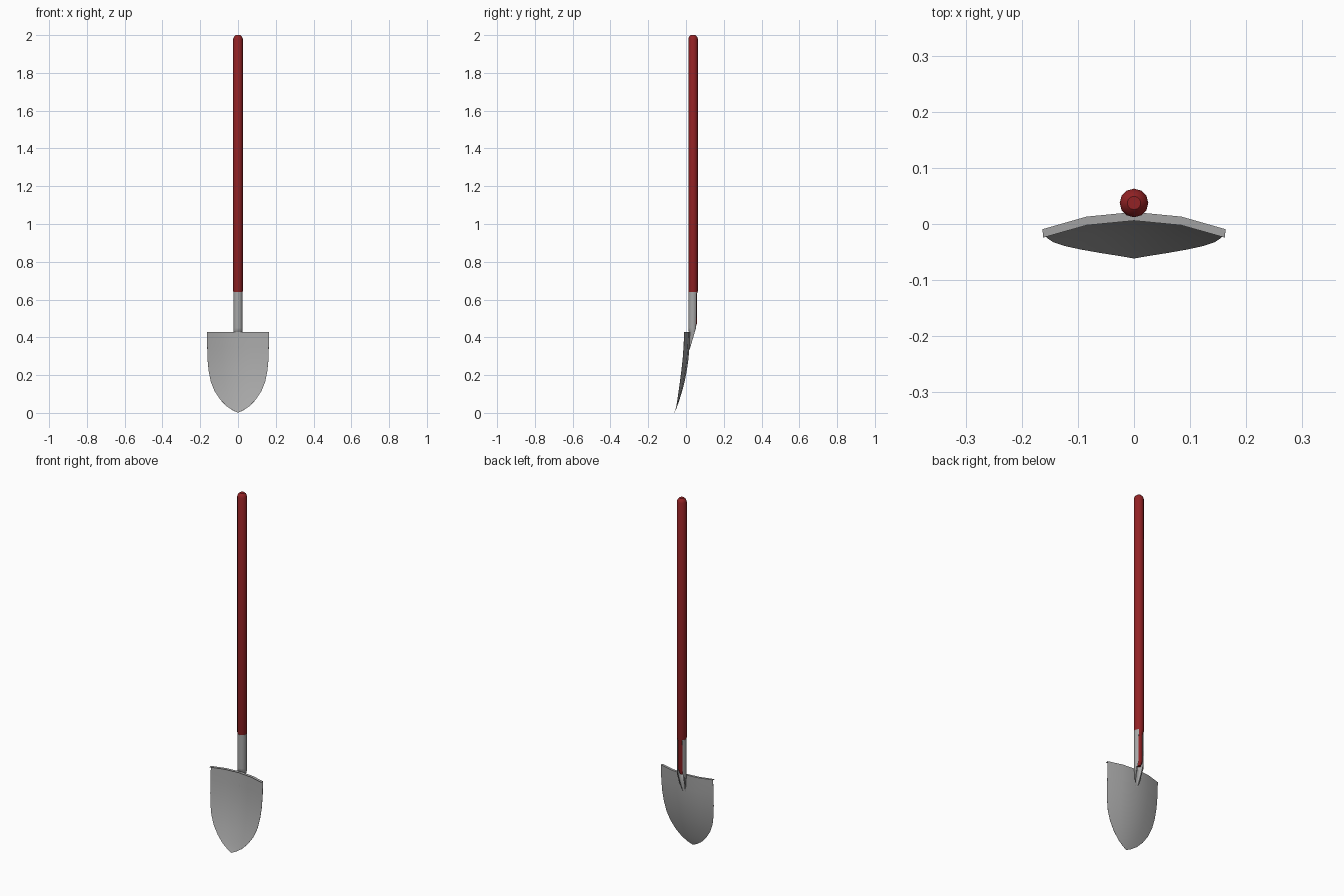
import bpy
from math import sin, cos, pi, radians

if "Cube" in bpy.data.objects:
    bpy.data.objects.remove(bpy.data.objects["Cube"])

HANDLE_Y = 0.0375


def material(name, color):
    m = bpy.data.materials.new(name)
    m.diffuse_color = color
    m.use_nodes = True
    m.node_tree.nodes["Principled BSDF"].inputs["Base Color"].default_value = m.diffuse_color
    return m


def make_object(name, verts, faces, mat, angle=40, thickness=0):
    mesh = bpy.data.meshes.new(name)
    mesh.from_pydata(verts, [], faces)
    mesh.materials.append(mat)
    obj = bpy.data.objects.new(name, mesh)
    bpy.context.collection.objects.link(obj)
    bpy.ops.object.select_all(action='DESELECT')
    obj.select_set(True)
    bpy.context.view_layer.objects.active = obj
    bpy.ops.object.mode_set(mode='EDIT')
    bpy.ops.mesh.select_all(action='SELECT')
    bpy.ops.mesh.remove_doubles(threshold=0.00001)
    bpy.ops.mesh.normals_make_consistent(inside=False)
    bpy.ops.object.mode_set(mode='OBJECT')
    if thickness:
        m = obj.modifiers.new("thickness", 'SOLIDIFY')
        m.thickness, m.offset = thickness, 0
        bpy.ops.object.modifier_apply(modifier=m.name)
    bpy.ops.object.shade_smooth_by_angle(angle=radians(angle))
    return obj


def grid_faces(rows, cols, closed=False):
    n = cols if closed else cols - 1
    return [(r * cols + c, r * cols + (c + 1) % cols,
             (r + 1) * cols + (c + 1) % cols, (r + 1) * cols + c)
            for r in range(rows - 1) for c in range(n)]


steel = material("steel", (0.39, 0.39, 0.39, 1))
red = material("red_paint", (0.29, 0.016, 0.018, 1))

# Blade: (height, half width, centre depth, forward shift), from lip to tip
blade_rows = [(0.428, 0.162, 0.021, -0.015), (0.429, 0.163, 0.021, 0),
              (0.35, 0.163, 0.018, 0), (0.28, 0.161, 0.012, 0),
              (0.22, 0.155, 0.003, 0), (0.165, 0.144, -0.008, 0),
              (0.115, 0.124, -0.021, 0), (0.07, 0.094, -0.035, 0),
              (0.035, 0.060, -0.047, 0), (0.012, 0.025, -0.056, 0),
              (0.001, 0.0, -0.061, 0)]
us = (-1, -0.52, 0, 0.52, 1)
verts = [(u * w, c + s - 1.15 * (u * w) ** 2, z)
         for z, w, c, s in blade_rows for u in us]
make_object("blade", verts, grid_faces(len(blade_rows), len(us)), steel,
            thickness=0.001)

# Socket: sleeve open at the back, flattening onto the blade
# (height, width scale, front limit, back limit)
socket_rows = [(0.64, 1.0, 0, 1), (0.45, 1.0, 0, 0.053),
               (0.432, 0.97, 0.014, 0.047), (0.428, 0.95, 0.021, 0.046),
               (0.38, 0.75, 0.0195, 0.032), (0.335, 0.42, 0.0165, 0.019)]
N = 11
verts = []
for z, sx, front, back in socket_rows:
    for i in range(N):
        a = radians(40 + 280 * i / (N - 1))
        y = HANDLE_Y + 0.0245 * cos(a)
        verts.append((0.0245 * sin(a) * sx, min(max(y, front), back), z))
make_object("socket", verts, grid_faces(len(socket_rows), N), steel,
            angle=60, thickness=0.001)

# Handle: round pole with a narrower end inside the socket
profile = [(0.010, 0.44), (0.0195, 0.47), (0.0195, 0.625), (0.0255, 0.645),
           (0.0255, 1.98), (0.021, 1.992), (0.012, 2.0)]
S = 12
verts = [(r * cos(2 * pi * i / S), HANDLE_Y + r * sin(2 * pi * i / S), z)
         for r, z in profile for i in range(S)]
faces = grid_faces(len(profile), S, True)
faces += [tuple(reversed(range(S))),
          tuple(range((len(profile) - 1) * S, len(profile) * S))]
make_object("handle", verts, faces, red)
